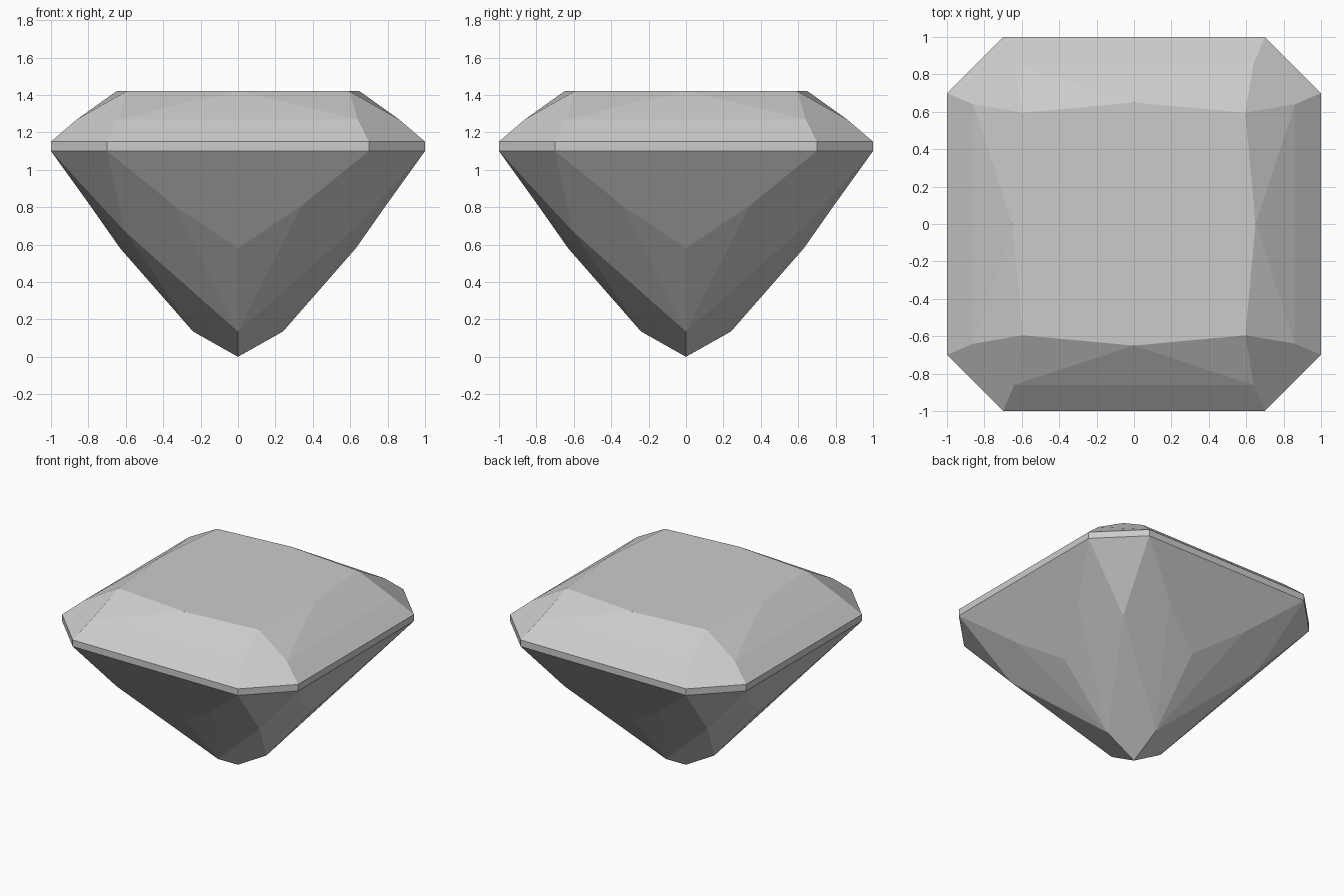
import bpy, bmesh
from mathutils import Matrix, Vector
from math import pi

if "Cube" in bpy.data.objects:
    bpy.data.objects.remove(bpy.data.objects["Cube"])

# Corner points on the front (-y) side of the cut stone
def mirror(p):
    return (-p[0], p[1], p[2])

def side(p):  # same point swapped across the corner diagonal
    return (-p[1], -p[0], p[2])

tip = (0, 0, 0)
low = (0, -0.24, 0.135)        # top of the tip facets
mid = (0, -0.63, 0.58)         # bottom of the main lower facet
bend = (0.34, -0.79, 0.808)
corner = (0.605, -0.605, 0.67)
g0 = (0.7, -1, 1.10)           # girdle
g1 = (0.7, -1, 1.15)
crown = (0.64, -0.86, 1.27)
t_corner = (0.595, -0.595, 1.42)
t_mid = (0, -0.65, 1.42)

# Facets of one quarter, repeated by rotation
quarter = [
    (tip, low, corner, side(low)),
    (mid, bend, g0, mirror(g0), mirror(bend)),
    (g0, side(g0), corner),
    (g0, side(g0), side(g1), g1),
    (g0, g1, mirror(g1), mirror(g0)),
    (g1, crown, mirror(crown), mirror(g1)),
    (crown, t_mid, mirror(crown)),
    (g1, side(g1), side(crown), t_corner, crown),
]
for half in ((low, bend, mid), (low, corner, g0, bend), (crown, t_corner, t_mid)):
    quarter += [half, tuple(mirror(p) for p in half)]

# mirrored facets use the left corner points, which rotation maps onto the right ones
bm = bmesh.new()
table = []
for i in range(4):
    rot = Matrix.Rotation(i * pi / 2, 3, 'Z')
    for facet in quarter:
        bm.faces.new([bm.verts.new(rot @ Vector(p)) for p in facet])
    table += [rot @ Vector(t_mid), rot @ Vector(t_corner)]

# Flat table on top
bm.faces.new([bm.verts.new(p) for p in table])
bmesh.ops.remove_doubles(bm, verts=bm.verts[:], dist=0.001)
bmesh.ops.recalc_face_normals(bm, faces=bm.faces[:])

mesh = bpy.data.meshes.new("cut_gemstone")
bm.to_mesh(mesh)
bm.free()
gem = bpy.data.objects.new("cut_gemstone", mesh)
bpy.context.collection.objects.link(gem)
